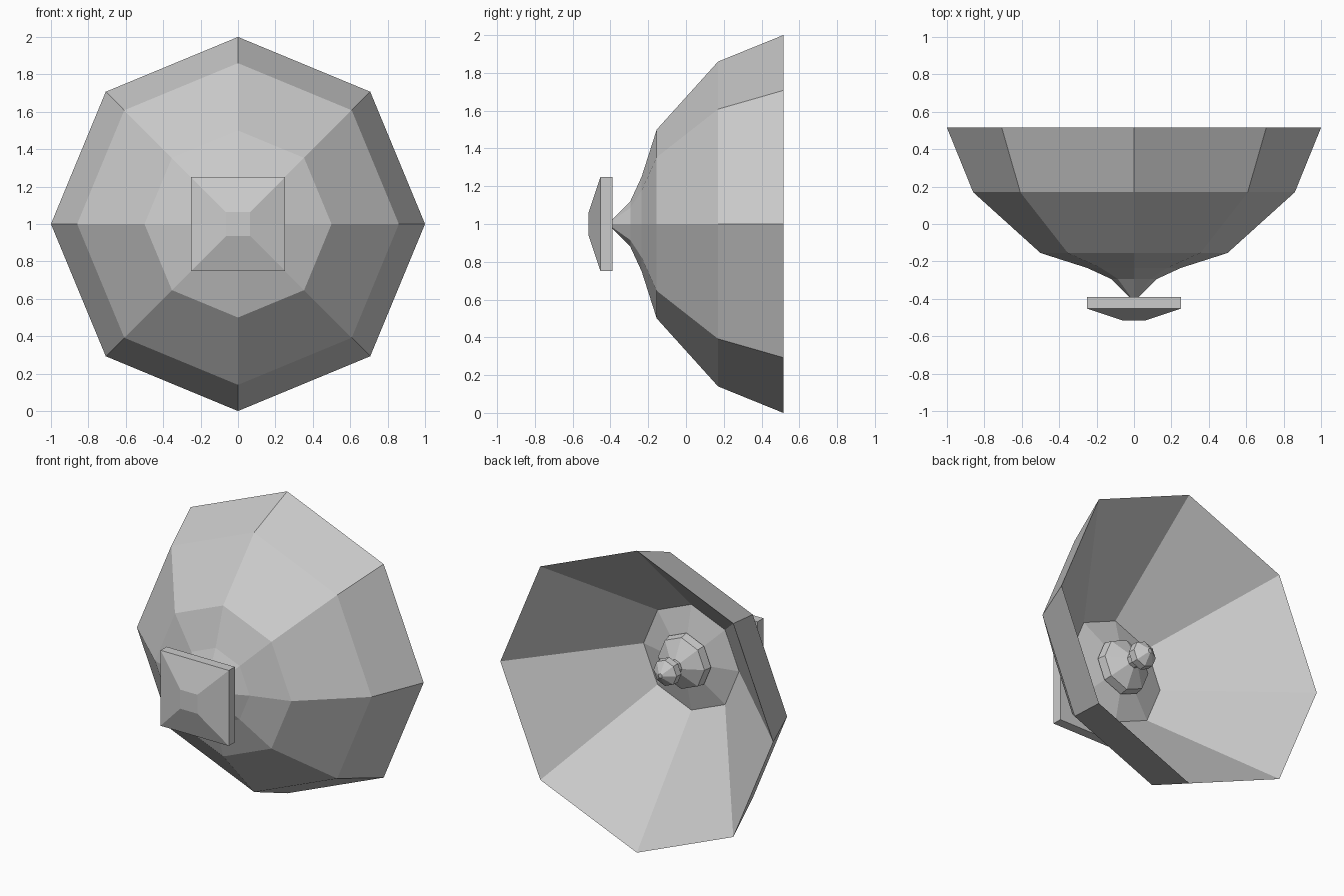
import bpy, bmesh, math

if "Cube" in bpy.data.objects:
    bpy.data.objects.remove(bpy.data.objects["Cube"])

def rings_object(name, rings, sides, turn=0.0, cap_start=True, cap_end=True):
    """Loft rings (y, radius, x offset, z centre) running along the y axis."""
    bm = bmesh.new()
    loops = []
    for y, r, cx, cz in rings:
        loop = []
        for i in range(sides):
            a = 2 * math.pi * i / sides + turn
            loop.append(bm.verts.new((cx + r * math.cos(a), y, cz + r * math.sin(a))))
        loops.append(loop)
    for a, b in zip(loops, loops[1:]):
        for i in range(sides):
            j = (i + 1) % sides
            bm.faces.new((a[i], a[j], b[j], b[i]))
    if cap_start:
        bm.faces.new(loops[0])
    if cap_end:
        bm.faces.new(loops[-1])
    bmesh.ops.recalc_face_normals(bm, faces=bm.faces)
    mesh = bpy.data.meshes.new(name)
    bm.to_mesh(mesh)
    bm.free()
    obj = bpy.data.objects.new(name, mesh)
    bpy.context.collection.objects.link(obj)
    return obj

# Feed parts sit slightly off the dish axis
FX, FZ = 0.045, 1.04

# Dish: outer shell, rim, inner cone, then raised hub, collar, neck and knob
outer = [(-0.395, 0.02), (-0.295, 0.12), (-0.235, 0.25),
         (-0.155, 0.50), (0.17, 0.86), (0.515, 1.0)]
feed = [(-0.12, 0.35), (-0.075, 0.16), (-0.07, 0.18), (-0.015, 0.17),
        (0.05, 0.05), (0.08, 0.05), (0.11, 0.088), (0.155, 0.085), (0.205, 0.015)]
rings = [(y, r, 0, 1) for y, r in outer] + [(y, r, FX, FZ) for y, r in feed]
rings_object("dish_with_feed", rings, 8)

# Square mounting plate with a tapered front
q = math.sqrt(2)
plate = [(-0.515, 0.063 * q), (-0.453, 0.25 * q), (-0.39, 0.25 * q)]
rings_object("mount_plate", [(y, r, 0, 1) for y, r in plate], 4, math.pi / 4)
